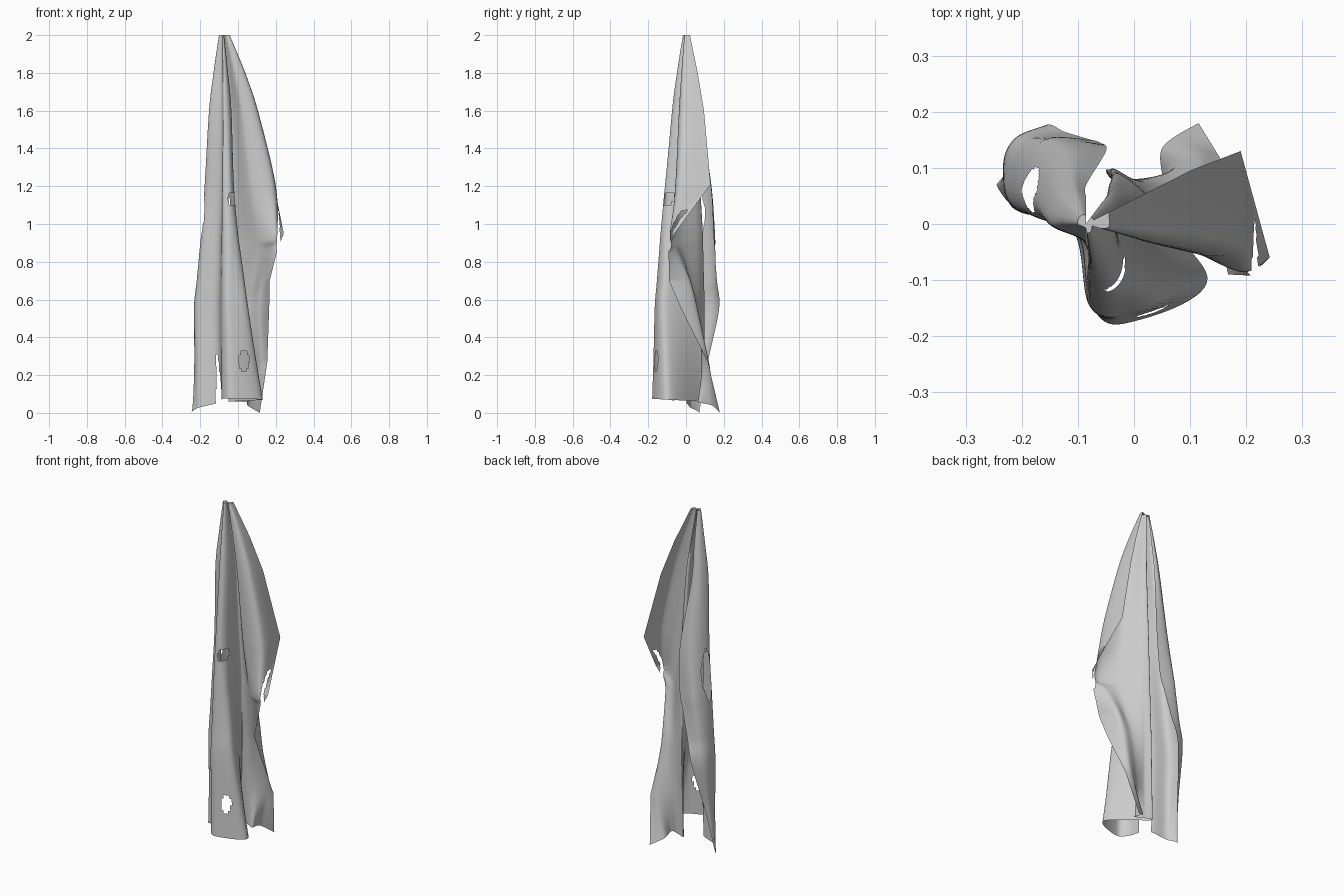
import bpy, bmesh, math

if "Cube" in bpy.data.objects:
    bpy.data.objects.remove(bpy.data.objects["Cube"])

# Horizontal cross-sections of the hanging cloth: left free edge -> front fold -> right free edge
SECTIONS = {
    1.6: [(-.085, .07), (-.11, .075), (-.142, .05), (-.15, 0), (-.09, -.03), (-.075, -.072),
          (-.045, -.06), (-.035, -.01), (-.05, .045), (-.03, .045), (.02, -.03), (.1, -.02), (.1, .095)],
    1.21: [(-.05, .13), (-.12, .13), (-.165, .08), (-.17, .02), (-.09, -.03), (-.08, -.1),
           (-.04, -.105), (-.022, -.05), (-.045, .065), (-.01, .055), (.07, -.04), (.19, -.04), (.19, .13)],
    .95: [(-.06, .145), (-.15, .15), (-.19, .09), (-.185, .02), (-.1, -.02), (-.08, -.12),
          (-.03, -.13), (.0, -.08), (-.04, .075), (0, .07), (.1, -.035), (.19, -.085), (.242, -.06)],
    .55: [(-.16, .175), (-.215, .15), (-.233, .1), (-.215, .03), (-.11, -.01), (-.08, -.145),
          (-.02, -.162), (.055, -.11), (-.04, .085), (0, .08), (.06, .06), (.125, .055), (.165, -.025)],
    .05: [(-.245, .07), (-.24, .06), (-.225, .04), (-.2, .02), (-.1, -.01), (-.08, -.135),
          (-.02, -.178), (.131, -.095), (-.045, .085), (0, .08), (.05, .065), (.05, .135), (.115, .18)],
}
HEM = [0, .01, .02, .03, .055, .075, .075, .07, .06, .06, .055, .04, 0]
PEAK = (-.086, 0)


def spline(pts, n):
    """Catmull-Rom through points of any dimension, n steps per span."""
    out = []
    for i in range(len(pts) - 1):
        a, b, c, d = (pts[min(max(i + k, 0), len(pts) - 1)] for k in (-1, 0, 1, 2))
        for s in range(n):
            t = s / n
            out.append(tuple(.5 * (2*q + (r-p)*t + (2*p-5*q+4*r-w)*t*t + (3*q-p-3*r+w)*t**3)
                             for p, q, r, w in zip(a, b, c, d)))
    out.append(tuple(pts[-1]))
    return out


def straight(pts, n):
    """Same sampling as spline, but with sharp corners."""
    out = [tuple(p + (q - p) * s / n for p, q in zip(a, b))
           for a, b in zip(pts, pts[1:]) for s in range(n)]
    return out + [tuple(pts[-1])]


def between(za, zb, z, tail):
    """Intermediate section with its right-hand end replaced."""
    t = (za - z) / (za - zb)
    mix = [(a[0] + (b[0] - a[0]) * t, a[1] + (b[1] - a[1]) * t)
           for a, b in zip(SECTIONS[za], SECTIONS[zb])]
    return mix[:-len(tail)] + tail


levels = dict(SECTIONS)
levels[.86] = between(.95, .55, .86, [(.165, -.05), (.208, -.092)])
levels[.7] = between(.95, .55, .7, [(.138, .015), (.168, -.09)])
levels[.27] = between(.55, .05, .27, [(.055, .09), (.115, .12), (.155, .115)])

# Control rows, starting with a small gathered ring at the peak
rows = [[(PEAK[0] + (x - PEAK[0]) * s, y * s, z) for x, y in SECTIONS[1.6]]
        for s, z in ((.22, 2.0), (.65, 1.8))]
for z in sorted(levels, reverse=True):
    rows.append([(x, y, HEM[i] if z < .1 else z) for i, (x, y) in enumerate(levels[z])])

paths = [list(c) for c in zip(*rows)]
columns = [spline(c, 14) for c in paths[:-1]] + [straight(paths[-1], 14)]
grid = [spline(row, 14) for row in zip(*columns)]

bm = bmesh.new()
verts = [[bm.verts.new(p) for p in row] for row in grid]
for r0, r1 in zip(verts, verts[1:]):
    for j in range(len(r0) - 1):
        bm.faces.new((r0[j], r1[j], r1[j + 1], r0[j + 1]))

# Gathered tip
tip = bm.verts.new((*PEAK, 2.0))
for a, b in zip(verts[0], verts[0][1:]):
    bm.faces.new((tip, a, b))


def torn(c):
    """Holes in the front fold, torn side, ragged lower left hem, slit in the flap."""
    x, y, z = c
    front_hole = y < -.06 and math.hypot((x + .033) / .02, (z - 1.13) / .035) < 1
    low_hole = y < -.06 and math.hypot((x - .03) / .026, (z - .28) / .055) < 1
    side_hole = x < -.14 and abs(y - .06) < .04 * (1 - ((z - 1.05) / .16) ** 2)
    hem_tear = x < -.05 and -.06 < y < .04 and abs(x + .1 + (z - .1) * .05) < .022 * (1 - z / .36)
    slit = x > .1 and y < 0 and .86 < z < 1.1 and abs(x - .215) < .01 * (1.1 - z) / .2
    return front_hole or low_hole or side_hole or hem_tear or slit


bad = [f for f in bm.faces if torn(f.calc_center_median())]
bmesh.ops.delete(bm, geom=bad, context='FACES')

mesh = bpy.data.meshes.new("hanging_cloth")
bm.to_mesh(mesh)
bm.free()
cloth = bpy.data.objects.new("hanging_cloth", mesh)
bpy.context.collection.objects.link(cloth)
bpy.context.view_layer.objects.active = cloth
cloth.select_set(True)
bpy.ops.object.shade_smooth_by_angle(angle=math.radians(60))
